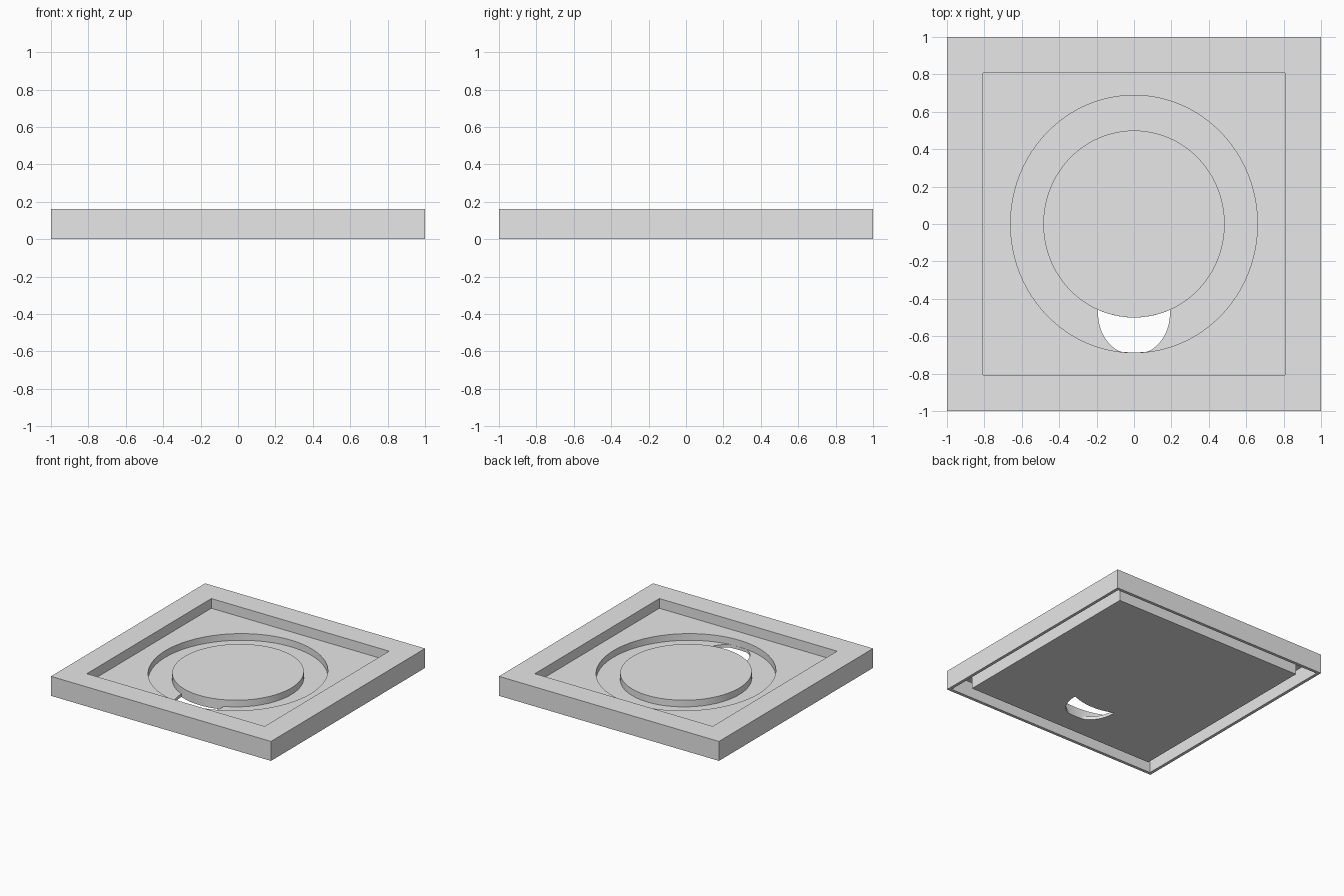
import bpy
import bmesh
from math import cos, sin, pi, sqrt

cube = bpy.data.objects.get("Cube")
if cube:
    bpy.data.objects.remove(cube, do_unlink=True)

HEIGHT = 0.16
FLOOR = 0.08        # upper face of the tray floor
GROOVE = 0.025      # bottom of the ring groove
TRAY = 0.866        # half width of the tray
RING = (0.66, 0.688)
DISC = (0.485, 0.5)

grey = bpy.data.materials.new("light_grey")
grey.use_nodes = True
grey.diffuse_color = (0.8, 0.8, 0.8, 1)
grey.node_tree.nodes["Principled BSDF"].inputs["Base Color"].default_value = (0.8, 0.8, 0.8, 1)


def finish(bm, name):
    bmesh.ops.recalc_face_normals(bm, faces=bm.faces)
    mesh = bpy.data.meshes.new(name)
    bm.to_mesh(mesh)
    bm.free()
    mesh.materials.append(grey)
    obj = bpy.data.objects.new(name, mesh)
    bpy.context.collection.objects.link(obj)
    return obj


def prism(name, outline, z0, z1):
    """Extrude a flat outline from z0 to z1."""
    bm = bmesh.new()
    face = bm.faces.new([bm.verts.new((x, y, z0)) for x, y in outline])
    top = bmesh.ops.extrude_face_region(bm, geom=[face])["geom"]
    verts = [v for v in top if isinstance(v, bmesh.types.BMVert)]
    bmesh.ops.translate(bm, vec=(0, 0, z1 - z0), verts=verts)
    return finish(bm, name)


def square(h):
    return [(-h, -h), (h, -h), (h, h), (-h, h)]


def ellipse(radii, n=96):
    return [(radii[0] * cos(2 * pi * i / n), radii[1] * sin(2 * pi * i / n)) for i in range(n)]


def front_edge(radii, x):
    """Front y of an ellipse at a given x."""
    return -radii[1] * sqrt(1 - (x / radii[0]) ** 2)


def square_sweep(name, profile):
    """Carry a closed (half width, z) profile round a square."""
    bm = bmesh.new()
    loops = [[bm.verts.new((x, y, z)) for x, y in square(h)] for h, z in profile]
    for a, b in zip(loops, loops[1:] + loops[:1]):
        for i in range(4):
            j = (i + 1) % 4
            bm.faces.new((a[i], a[j], b[j], b[i]))
    return finish(bm, name)


def cut(target, cutter):
    cutter.hide_render = True
    mod = target.modifiers.new(cutter.name, "BOOLEAN")
    mod.operation = "DIFFERENCE"
    mod.solver = "EXACT"
    mod.object = cutter
    bpy.context.view_layer.objects.active = target
    bpy.ops.object.modifier_apply(modifier=mod.name)
    bpy.data.objects.remove(cutter, do_unlink=True)


# Outer skirt with its thin top flange
square_sweep("outer_frame", [(1, 0), (1, HEIGHT), (TRAY, HEIGHT), (TRAY, 0.13),
                             (0.975, 0.13), (0.975, 0)])

# Tray with square recess and round pit
tray = prism("tray", square(TRAY), 0, HEIGHT)
cut(tray, prism("recess_cutter", square(0.808), FLOOR, 0.3))
cut(tray, prism("pit_cutter", ellipse(RING), GROOVE, 0.2))

# Drain opening, kept between the disc and the groove wall
lower = []
for i in range(33):
    a = pi + pi * i / 32
    x, y = 0.192 * cos(a), -0.48 + 0.22 * sin(a)
    lower.append((x, max(y, 0.998 * front_edge(RING, x))))
upper = [(x, front_edge(DISC, x)) for x, y in reversed(lower)]
cut(tray, prism("opening_cutter", lower + upper, -0.1, 0.06))

# Raised centre disc
disc = prism("centre_disc", ellipse(DISC), 0.005, FLOOR)

# Smooth the round walls, keep hard edges
for obj in (tray, disc):
    bpy.ops.object.select_all(action="DESELECT")
    obj.select_set(True)
    bpy.context.view_layer.objects.active = obj
    bpy.ops.object.shade_smooth_by_angle(angle=pi / 6)
